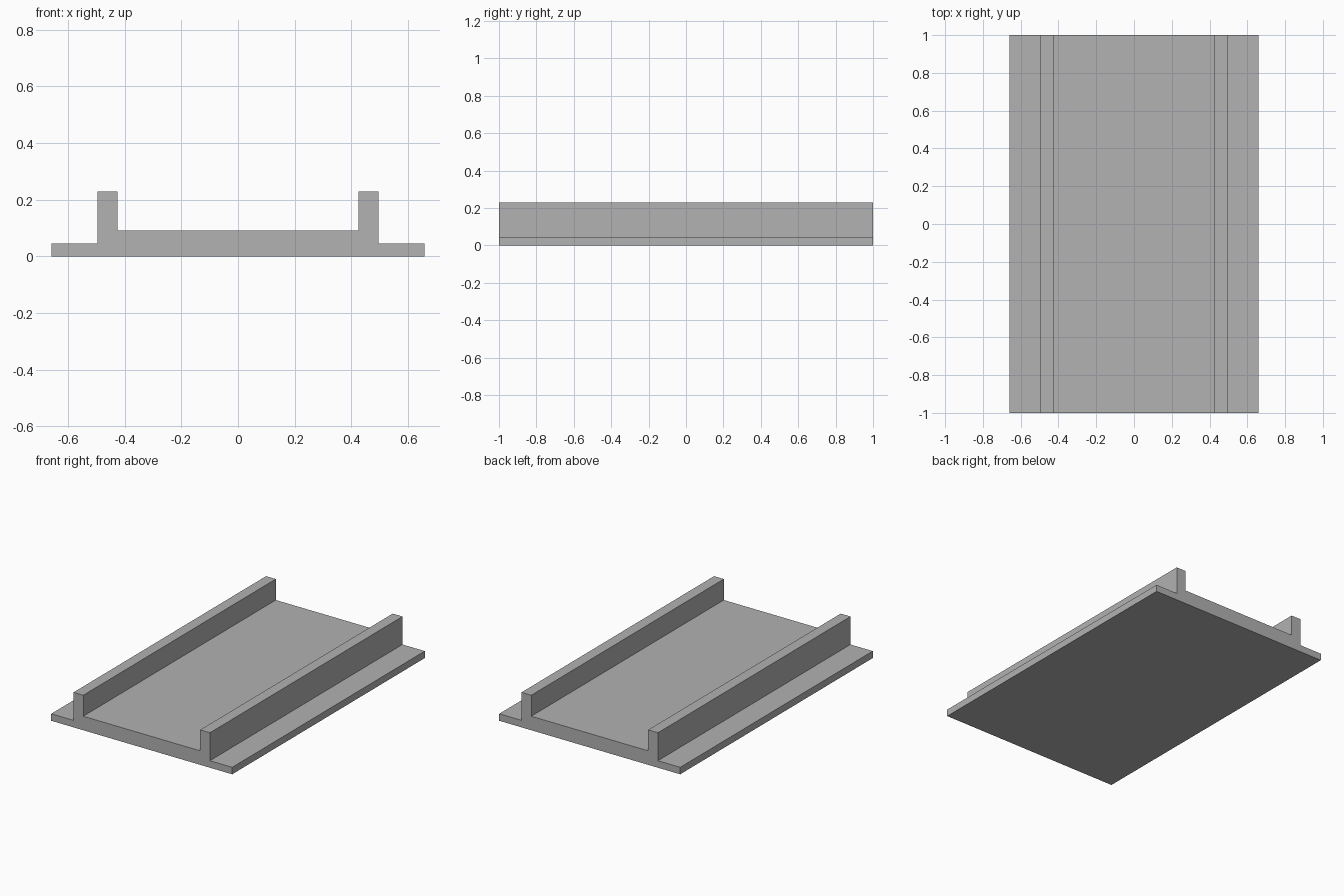
import bpy
import bmesh
from mathutils import Vector

cube = bpy.data.objects.get("Cube")
if cube:
    bpy.data.objects.remove(cube, do_unlink=True)

# Single grey finish
grey = bpy.data.materials.new("mid_grey")
grey.use_nodes = True
colour = (0.445, 0.445, 0.445, 1)
grey.diffuse_color = colour
grey.node_tree.nodes["Principled BSDF"].inputs["Base Color"].default_value = colour

# Channel dimensions
LENGTH = 2.0
FLANGE_X, FLANGE_Z = 0.658, 0.046
WALL_OUT, WALL_IN, WALL_Z = 0.496, 0.425, 0.23
FLOOR_Z = 0.092

# Right half of the cross-section, mirrored into a closed outline
half = [(FLANGE_X, 0), (FLANGE_X, FLANGE_Z), (WALL_OUT, FLANGE_Z),
        (WALL_OUT, WALL_Z), (WALL_IN, WALL_Z), (WALL_IN, FLOOR_Z)]
outline = half + [(-x, z) for x, z in reversed(half)]

# Extrude the outline from front to back
bm = bmesh.new()
front = bm.faces.new([bm.verts.new((x, -LENGTH / 2, z)) for x, z in outline])
extruded = bmesh.ops.extrude_face_region(bm, geom=[front], use_keep_orig=True)
back_verts = [g for g in extruded["geom"] if isinstance(g, bmesh.types.BMVert)]
bmesh.ops.translate(bm, verts=back_verts, vec=Vector((0, LENGTH, 0)))
bmesh.ops.recalc_face_normals(bm, faces=bm.faces)

mesh = bpy.data.meshes.new("flanged_channel")
bm.to_mesh(mesh)
bm.free()
mesh.materials.append(grey)
channel = bpy.data.objects.new("flanged_channel", mesh)
bpy.context.collection.objects.link(channel)
